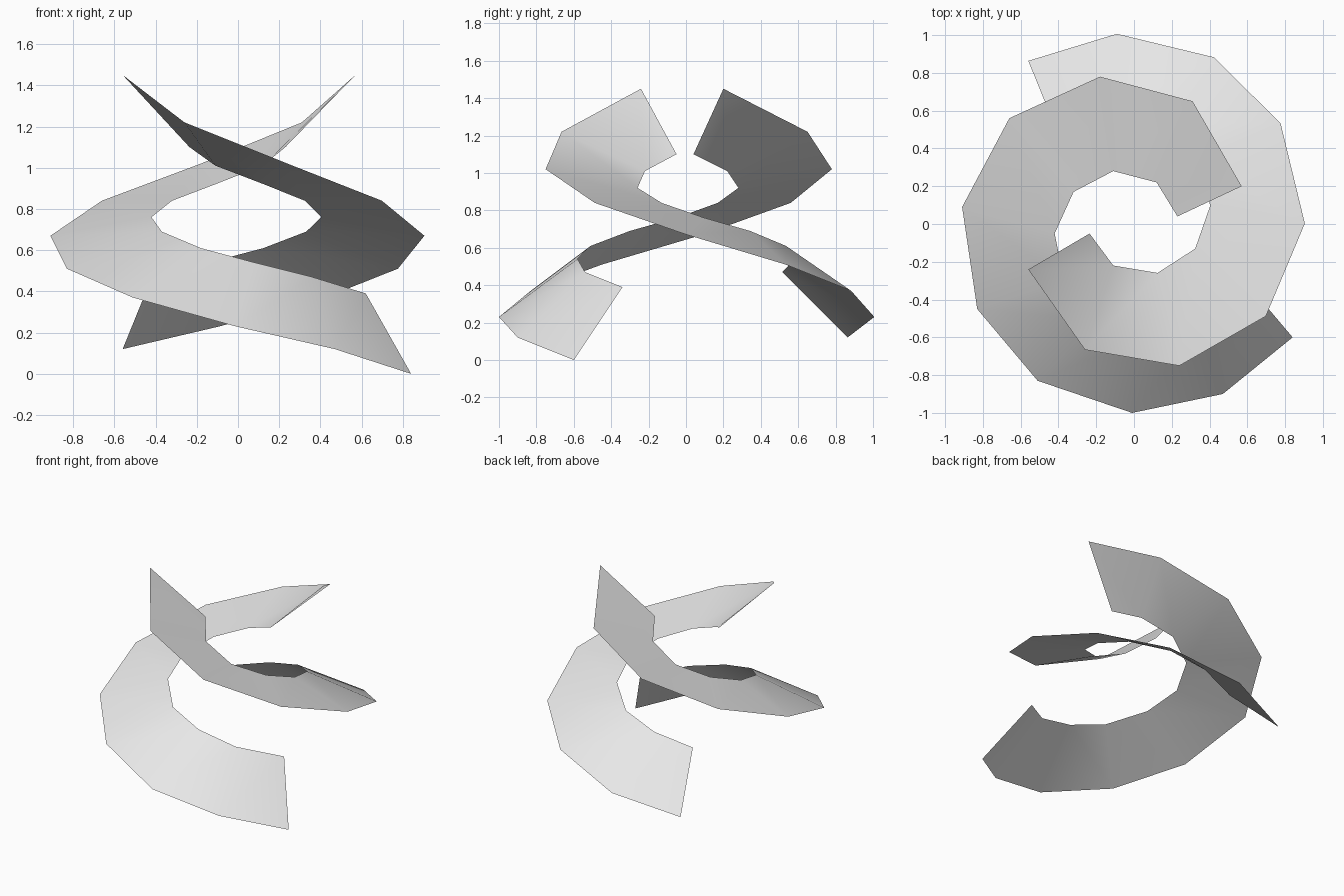
import bpy
import bmesh
from math import radians
from mathutils import Matrix, Vector

default_cube = bpy.data.objects.get("Cube")
if default_cube:
    bpy.data.objects.remove(default_cube, do_unlink=True)


def make_material(name, colour):
    material = bpy.data.materials.new(name)
    material.use_nodes = True
    material.diffuse_color = colour
    material.node_tree.nodes["Principled BSDF"].inputs["Base Color"].default_value = colour
    return material


# Ribbon edges, from the top end down to the bottom end
OUTER_EDGE = [
    (0.57, 0.20, 1.45), (0.31, 0.65, 1.22), (-0.18, 0.78, 1.02),
    (-0.66, 0.56, 0.84), (-0.91, 0.09, 0.67), (-0.83, -0.45, 0.51),
    (-0.51, -0.83, 0.37), (-0.01, -1.0, 0.23), (0.47, -0.90, 0.12),
    (0.84, -0.60, 0),
]
INNER_EDGE = [
    (0.23, 0.04, 1.1), (0.12, 0.22, 1.01), (-0.11, 0.28, 0.92),
    (-0.32, 0.17, 0.84), (-0.42, -0.05, 0.76), (-0.37, -0.30, 0.69),
    (-0.18, -0.51, 0.61), (0.08, -0.58, 0.54), (0.36, -0.54, 0.47),
    (0.62, -0.34, 0.39),
]


def make_ribbon(name, stations, transform, material):
    """Bridge the two spiral edges with one strip of quads."""
    bm = bmesh.new()
    outer = [bm.verts.new(transform @ Vector(p)) for p in OUTER_EDGE[:stations]]
    inner = [bm.verts.new(transform @ Vector(p)) for p in INNER_EDGE[:stations]]
    for i in range(stations - 1):
        face = bm.faces.new((outer[i], outer[i + 1], inner[i + 1], inner[i]))
        face.smooth = True
    bm.normal_update()

    # Keep the upper side of the strip as its front
    if sum(face.normal.z for face in bm.faces) < 0:
        bmesh.ops.reverse_faces(bm, faces=bm.faces[:])

    mesh = bpy.data.meshes.new(name)
    bm.to_mesh(mesh)
    bm.free()
    mesh.materials.append(material)
    ribbon = bpy.data.objects.new(name, mesh)
    bpy.context.collection.objects.link(ribbon)
    return ribbon


light_grey = make_material("light_grey", (0.8, 0.8, 0.8, 1))

# Long ribbon, and a shorter one turned to the opposite side
make_ribbon("long_spiral_ribbon", len(OUTER_EDGE), Matrix.Identity(4), light_grey)
half_turn = Matrix.Translation((-0.01, 0.01, 0)) @ Matrix.Rotation(radians(185.2), 4, "Z")
make_ribbon("short_spiral_ribbon", len(OUTER_EDGE) - 1, half_turn, light_grey)
